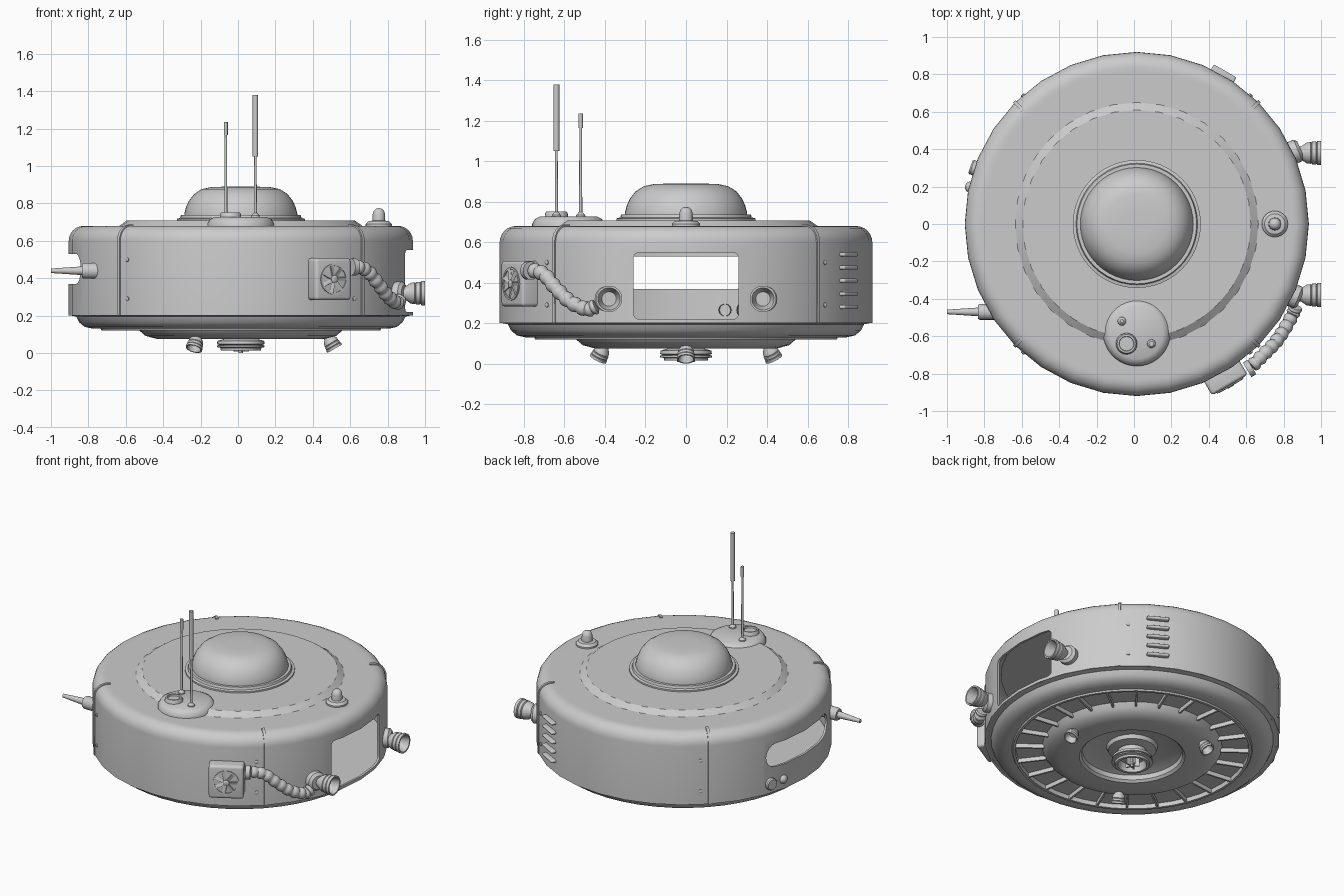
import bpy, bmesh, math
from mathutils import Vector, Matrix

if "Cube" in bpy.data.objects:
    bpy.data.objects.remove(bpy.data.objects["Cube"])

CX = 0.015          # hull axis
WALL = 0.92         # hull radius
grey = bpy.data.materials.new("hull_grey")
grey.diffuse_color = (0.6, 0.6, 0.6, 1)
grey.use_nodes = True
grey.node_tree.nodes["Principled BSDF"].inputs["Base Color"].default_value = grey.diffuse_color


def finish(name, bm, mat=Matrix(), angle=35):
    bmesh.ops.remove_doubles(bm, verts=bm.verts, dist=1e-5)
    bmesh.ops.recalc_face_normals(bm, faces=bm.faces)
    bm.transform(mat)
    me = bpy.data.meshes.new(name)
    bm.to_mesh(me)
    bm.free()
    me.materials.append(grey)
    ob = bpy.data.objects.new(name, me)
    bpy.context.collection.objects.link(ob)
    smooth(ob, angle)
    return ob


def smooth(ob, angle=35):
    bpy.ops.object.select_all(action='DESELECT')
    bpy.context.view_layer.objects.active = ob
    ob.select_set(True)
    bpy.ops.object.shade_smooth_by_angle(angle=math.radians(angle))


def lathe(name, pts, n=24, mat=Matrix(), closed=False):
    """Revolve (radius, height) points about local z."""
    bm = bmesh.new()
    rings = [[bm.verts.new((r * math.cos(2 * math.pi * i / n), r * math.sin(2 * math.pi * i / n), z))
              for i in range(n)] for r, z in pts]
    if closed:
        rings.append(rings[0])
    for a, b in zip(rings, rings[1:]):
        for i in range(n):
            j = (i + 1) % n
            bm.faces.new((a[i], a[j], b[j], b[i]))
    bmesh.ops.dissolve_degenerate(bm, dist=1e-6, edges=bm.edges)
    return finish(name, bm, mat)


def box(name, size, mat=Matrix(), bevel=0, axis=None):
    """Box, bevelled on all edges or only on those along one axis."""
    bm = bmesh.new()
    bmesh.ops.create_cube(bm, size=1)
    bm.transform(Matrix.Diagonal((*size, 1)))
    if bevel:
        edges = [e for e in bm.edges if axis is None or
                 abs((e.verts[0].co - e.verts[1].co)[axis]) > 1e-4]
        bmesh.ops.bevel(bm, geom=edges, offset=bevel, segments=4, profile=0.5, affect='EDGES')
    return finish(name, bm, mat)


def at(x, y, z, direction=(0, 0, 1)):
    return Matrix.Translation((x, y, z)) @ Vector(direction).to_track_quat('Z', 'Y').to_matrix().to_4x4()


def on_wall(deg, r, z):
    """Frame on the hull wall: x tangent, y up, z outward."""
    c, s = math.cos(math.radians(deg)), math.sin(math.radians(deg))
    return Matrix(((-s, 0, c, CX + r * c), (c, 0, s, r * s), (0, 1, 0, z), (0, 0, 0, 1)))


def arc(cr, cz, rad, steps=6):
    return [(cr + rad * math.cos(math.pi / 2 * i / steps), cz + rad * math.sin(math.pi / 2 * i / steps))
            for i in range(steps + 1)]


hull = Matrix.Translation((CX, 0, 0))

# Hollow outer wall with a rounded shoulder and two windows
outer = [(WALL, 0.2)] + arc(0.84, 0.60, 0.08) + [(0.82, 0.68)]
inner = [(0.82, 0.665)] + arc(0.84, 0.60, 0.065)[::-1] + [(0.905, 0.2)]
wall = lathe("outer_wall", outer + inner, 32, hull, closed=True)
for name, x, w, z0, z1, rad in (("window_cutter", 0.9, 0.52, 0.22, 0.55, 0.03),
                                ("slot_cutter", -0.9, 0.66, 0.37, 0.53, 0.075)):
    cutter = box(name, (0.5, w, z1 - z0), Matrix.Translation((x, 0, (z0 + z1) / 2)), rad, 0)
    mod = wall.modifiers.new(name, 'BOOLEAN')
    mod.object, mod.operation, mod.solver = cutter, 'DIFFERENCE', 'EXACT'
    bpy.context.view_layer.objects.active = wall
    bpy.ops.object.modifier_apply(modifier=name)
    bpy.data.objects.remove(cutter)
smooth(wall)

# Stepped lid and dome
lathe("lid", [(0, 0.66), (0.82, 0.66), (0.82, 0.68), (0.65, 0.68), (0.61, 0.708), (0, 0.708)], 32, hull)
lathe("dome_base", [(0.342, 0.70), (0.342, 0.718), (0.325, 0.722), (0.32, 0.738), (0.29, 0.738)], 48, hull)
lathe("dome", [(0.302, 0.71), (0.302, 0.745), (0.293, 0.78), (0.277, 0.815), (0.25, 0.85),
               (0.21, 0.876), (0.16, 0.887), (0.08, 0.89), (0, 0.89)], 48, hull)

# Underside: pan, vent channel, lower ring and centre well
lathe("lower_pan", [(0, 0.21), (0.905, 0.21), (0.905, 0.2), (0.88, 0.195), (0.865, 0.165), (0.835, 0.14),
                    (0.79, 0.13), (0.75, 0.13), (0.745, 0.12), (0.728, 0.12), (0.725, 0.148),
                    (0.56, 0.148), (0.54, 0.118), (0.51, 0.092), (0.45, 0.076), (0.33, 0.076),
                    (0.315, 0.09), (0.31, 0.12), (0.24, 0.145), (0, 0.145)], 48, hull)
for i in range(24):
    box("vent_rib", (0.012, 0.03, 0.18), on_wall(i * 15 + 7.5, 0.64, 0.135))
lathe("centre_nozzle", [(0.16, 0.145), (0.15, 0.12), (0.09, 0.11), (0.09, 0.075), (0.125, 0.065),
                        (0.128, 0.048), (0.115, 0.044), (0.128, 0.04), (0.128, 0.032), (0.11, 0.028),
                        (0.107, 0.015), (0.09, 0.015), (0.075, 0.065), (0, 0.065)], 32, hull)
lathe("nozzle_pin", [(0, 0.07), (0.012, 0.07), (0.012, 0.0), (0, 0.0)], 12, hull)
for i in range(5):
    box("nozzle_prong", (0.01, 0.055, 0.03), on_wall(i * 72, 0.03, 0.035))

# Cup profile shared by the small and large thrusters
cup = [(0.0, 0.0), (0.5, 0.0), (0.55, 0.6), (0.85, 1.0), (0.9, 1.3), (0.84, 1.36), (0.94, 1.42),
       (0.94, 1.7), (0.88, 1.76), (1.0, 1.82), (1.0, 2.1), (0.85, 2.1), (0.55, 1.2), (0, 1.2)]
for i in range(3):
    a = math.radians(120 * i)
    c, s = math.cos(a), math.sin(a)
    lathe("lower_thruster", [(r * 0.045, h * 0.045) for r, h in cup], 20,
          at(CX + 0.455 * c, 0.455 * s, 0.105, (0.5 * c, 0.5 * s, -0.87)))
for y in (-0.38, 0.38):
    lathe("side_thruster", [(r * 0.065, h * 0.07) for r, h in cup], 28, at(0.853, y, 0.32, (1, 0, 0)))
    lathe("thruster_socket", [(0.062, 0), (0.062, 0.035), (0.045, 0.05), (0, 0.05)], 24,
          at(0.845, y, 0.32, (0.92, 0.39 * math.copysign(1, y), 0)))

# Corner seams with rivets beside them
for k in range(4):
    bm = bmesh.new()
    prof = [(0.925, 0.2)] + arc(0.84, 0.60, 0.087) + [(0.82, 0.687), (0.82, 0.67), (0.88, 0.63), (0.9, 0.2)]
    face = bm.faces.new([bm.verts.new((r, -0.009, z)) for r, z in prof])
    ext = bmesh.ops.extrude_face_region(bm, geom=[face])["geom"]
    bmesh.ops.translate(bm, verts=[g for g in ext if isinstance(g, bmesh.types.BMVert)], vec=(0, 0.018, 0))
    finish("corner_seam", bm, hull @ Matrix.Rotation(math.radians(45 + 90 * k), 4, 'Z'))
for deg in (48.5, 131.5, 228.5, 311.5):
    for z in (0.29, 0.5):
        lathe("rivet", [(0.012, -0.01), (0.012, 0.004), (0.006, 0.008), (0, 0.008)], 12, on_wall(deg, 0.917, z))

# Louvres
for i in range(5):
    box("louvre", (0.14, 0.02, 0.05), on_wall(60, 0.92, 0.28 + 0.065 * i), 0.009)

# Fan box
fan = on_wall(-60, 0.94, 0.395)
box("fan_box", (0.22, 0.225, 0.11), fan, 0.018)
face = fan @ Matrix.Translation((0, 0, 0.055))
lathe("fan_ring", [(0.082, -0.005), (0.082, 0.006), (0.072, 0.006), (0.072, -0.005)], 32, face)
lathe("fan_hub", [(0.02, -0.005), (0.02, 0.008), (0.014, 0.012), (0, 0.012)], 16, face)
for i in range(7):
    box("fan_blade", (0.055, 0.02, 0.006), face @ Matrix.Rotation(i * math.tau / 7, 4, 'Z')
        @ Matrix.Translation((0.045, 0, 0.002)) @ Matrix.Rotation(0.35, 4, 'X'))

# Ribbed hose from fan box to thruster
knots = [Vector(p) for p in ((0.59, -0.79, 0.46), (0.63, -0.76, 0.462), (0.69, -0.70, 0.44), (0.75, -0.64, 0.37),
                             (0.80, -0.57, 0.305), (0.845, -0.49, 0.27), (0.865, -0.44, 0.285), (0.87, -0.38, 0.31))]
path = []
for a, b, c, d in zip(knots, knots[1:], knots[2:], knots[3:]):
    for k in range(12):
        t = k / 12
        path.append(0.5 * (2 * b + (c - a) * t + (2 * a - 5 * b + 4 * c - d) * t * t
                           + (3 * b - a - 3 * c + d) * t ** 3))
cu = bpy.data.curves.new("hose", 'CURVE')
cu.dimensions, cu.bevel_depth, cu.bevel_resolution, cu.use_fill_caps = '3D', 0.038, 4, True
sp = cu.splines.new('POLY')
sp.points.add(len(path) - 1)
for i, (p, co) in enumerate(zip(sp.points, path)):
    p.co = (*co, 1)
    p.radius = 0.8 + 0.22 * abs(math.sin(math.pi * i / 6))
hose = bpy.data.objects.new("hose", cu)
bpy.context.collection.objects.link(hose)
cu.materials.append(grey)
bpy.ops.object.select_all(action='DESELECT')
bpy.context.view_layer.objects.active = hose
hose.select_set(True)
bpy.ops.object.convert(target='MESH')
smooth(bpy.context.view_layer.objects.active, 50)
lathe("hose_collar", [(0, 0), (0.045, 0), (0.045, 0.03), (0, 0.03)], 20, at(0.605, -0.78, 0.46, (0.85, 0.5, 0)))

# Antenna plinth, antennas and cap
lathe("antenna_plinth", [(0, 0.67), (0.18, 0.67), (0.18, 0.69), (0.165, 0.715), (0.14, 0.728), (0, 0.728)],
      36, Matrix.Translation((CX, -0.58, 0)))
for name, x, y, z1, z2, rad in (("tall_antenna", 0.093, -0.64, 1.05, 1.38, 0.0145),
                                ("short_antenna", -0.065, -0.52, 1.165, 1.235, 0.0105)):
    lathe(name, [(0.024, 0.72), (0.022, 0.735), (0.008, 0.75), (0.0065, z1), (rad, z1), (rad, z2), (0, z2)],
          16, Matrix.Translation((x, y, 0)))
lathe("plinth_cap", [(0.058, 0.72), (0.056, 0.742), (0.05, 0.752), (0.04, 0.752), (0.038, 0.742), (0, 0.742)],
      24, Matrix.Translation((-0.04, -0.64, 0)))

# Beacon
lathe("beacon", [(0.07, 0.67), (0.07, 0.69), (0.055, 0.705), (0.034, 0.708), (0.033, 0.743), (0.028, 0.76),
                 (0.017, 0.771), (0, 0.775)], 24, Matrix.Translation((0.753, 0, 0)))

# Side probe and two buttons
lathe("side_probe", [(0, -0.03), (0.042, -0.03), (0.042, 0.075), (0.036, 0.085), (0.023, 0.085),
                     (0.012, 0.25), (0, 0.25)], 20, at(-0.75, -0.47, 0.44, (-1, 0, 0)))
lathe("large_button", [(0.04, -0.03), (0.04, 0.018), (0.034, 0.026), (0, 0.026)], 20, on_wall(161, 0.915, 0.265))
lathe("small_button", [(0.03, -0.03), (0.03, 0.005), (0.025, 0.018), (0.014, 0.027), (0, 0.03)], 20,
      on_wall(167.5, 0.91, 0.265))
